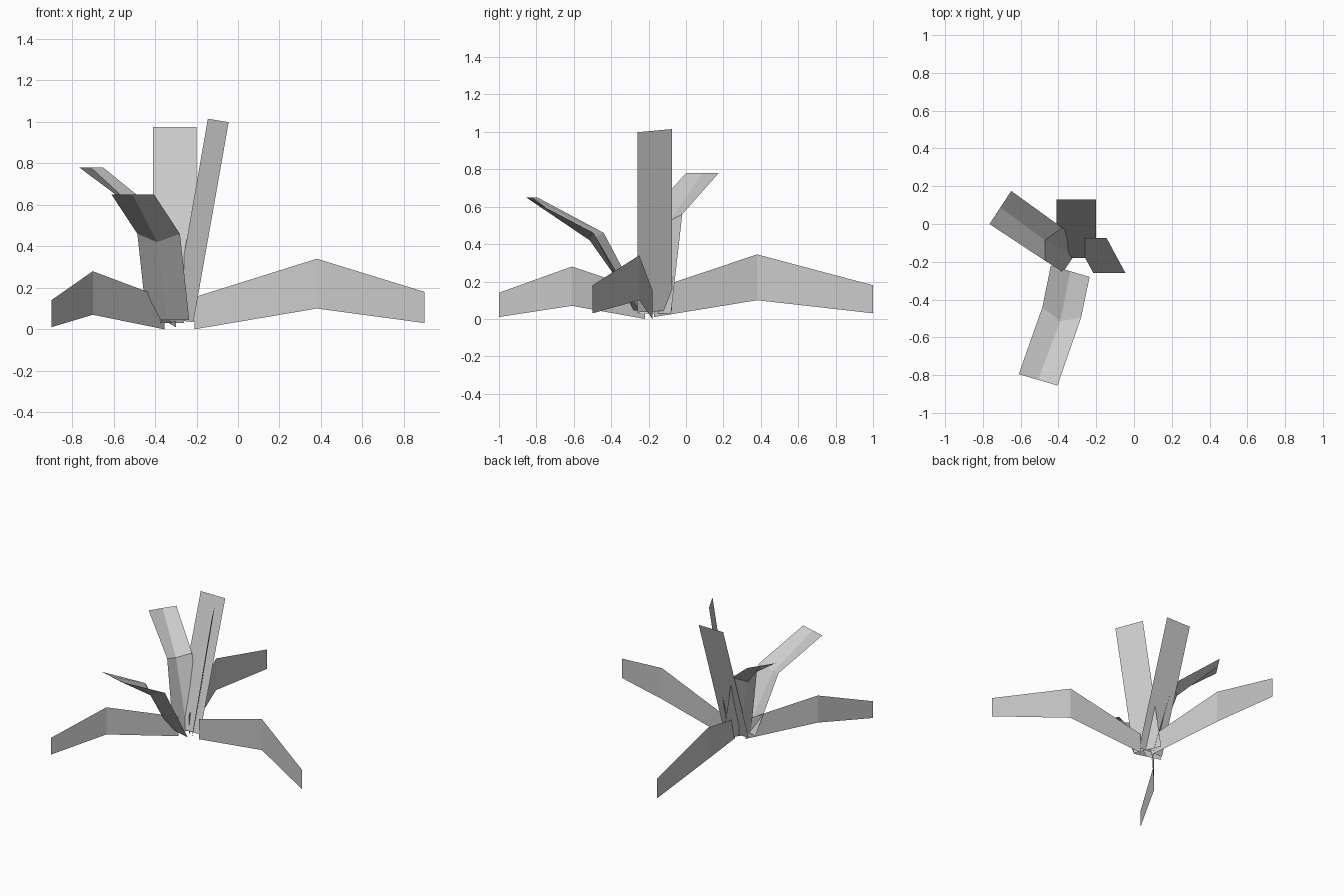
import bpy
from mathutils import Vector

if "Cube" in bpy.data.objects:
    bpy.data.objects.remove(bpy.data.objects["Cube"])


def strip(name, rows):
    """Leaf made from cross rows of equal point count, base to tip."""
    n = len(rows[0])
    verts = [p for row in rows for p in row]
    faces = [(r * n + i, r * n + i + 1, (r + 1) * n + i + 1, (r + 1) * n + i)
             for r in range(len(rows) - 1) for i in range(n - 1)]
    mesh = bpy.data.meshes.new(name)
    mesh.from_pydata(verts, [], faces)
    obj = bpy.data.objects.new(name, mesh)
    bpy.context.collection.objects.link(obj)
    return obj


def upright_leaf(name, points):
    """Low spreading leaf standing on edge: (x, y, bottom z, top z)."""
    strip(name, [[(x, y, lo), (x, y, hi)] for x, y, lo, hi in points])


def folded_leaf(name, base, middle, crease, tip):
    """Leaf creased along its centre line at the bend."""
    mid = lambda pair: (Vector(pair[0]) + Vector(pair[1])) / 2
    strip(name, [[base[0], mid(base), base[1]],
                 [middle[0], crease, middle[1]],
                 [tip[0], mid(tip), tip[1]]])


# Three low leaves spreading outward
upright_leaf("low_leaf_left",
             [(-.355, -.22, 0, .15), (-.70, -.61, .07, .28), (-.90, -1, .01, .14)])
upright_leaf("low_leaf_right",
             [(-.21, -.18, 0, .155), (.38, -.25, .10, .34), (.90, -.50, .03, .18)])
upright_leaf("low_leaf_back",
             [(-.30, -.17, .01, .16), (-.455, .38, .10, .345), (-.45, 1, .03, .18)])

# Two bent, creased leaves
folded_leaf("bent_leaf_front",
            [(-.44, -.22, .045), (-.235, -.28, .045)],
            [(-.485, -.44, .46), (-.28, -.495, .46)], (-.39, -.515, .42),
            [(-.61, -.795, .65), (-.405, -.855, .65)])
folded_leaf("bent_leaf_left",
            [(-.375, -.255, .03), (-.26, -.08, .03)],
            [(-.47, -.195, .56), (-.38, -.02, .56)], (-.472, -.085, .525),
            [(-.765, 0, .78), (-.65, .175, .78)])

# Two straight tall leaves
strip("tall_leaf_right",
      [[(-.315, -.075, .045), (-.215, -.26, .035)],
       [(-.145, -.075, 1.015), (-.045, -.26, .998)]])
strip("tall_leaf_back",
      [[(-.41, -.18, .04), (-.20, -.18, .04)],
       [(-.41, .13, .975), (-.20, .13, .975)]])
